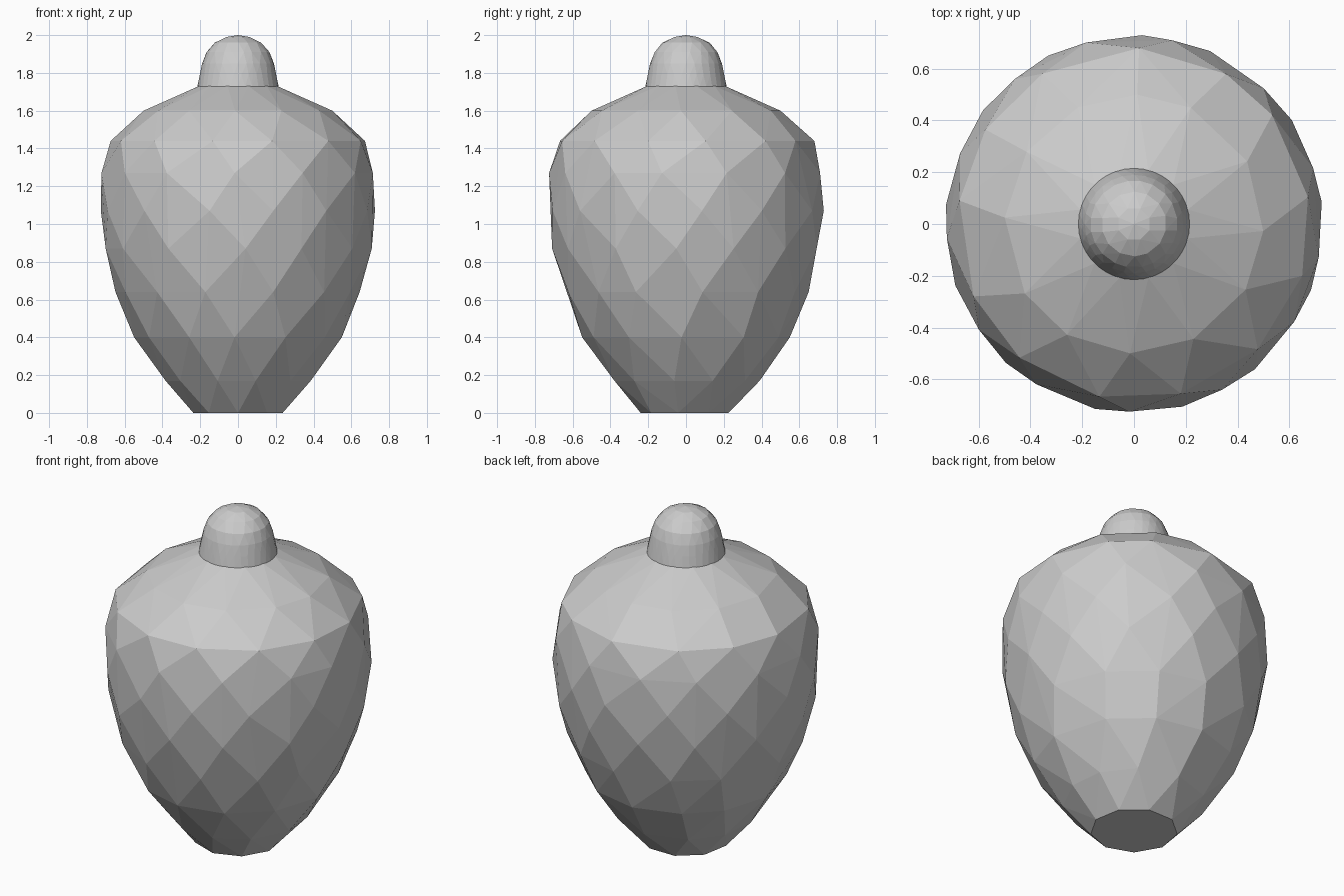
import bpy, bmesh, math, random

if "Cube" in bpy.data.objects:
    bpy.data.objects.remove(bpy.data.objects["Cube"])

random.seed(4)


def faceted_hull(name, rings, jitter, tip=None):
    """Convex faceted solid wrapped over staggered rings of (radius, z, sides)."""
    bm = bmesh.new()
    for i, (r, z, n) in enumerate(rings):
        for k in range(n):
            end = i in (0, len(rings) - 1)
            a = 2 * math.pi * (k + 0.5 * (i % 2)) / n - math.pi / 2
            a += 0 if end else random.uniform(-jitter, jitter) / n
            bm.verts.new((r * math.cos(a), r * math.sin(a), z))
    if tip is not None:
        bm.verts.new((0, 0, tip))
    bmesh.ops.convex_hull(bm, input=bm.verts[:])
    # Merge the flat end fans into single faces
    bmesh.ops.dissolve_limit(bm, angle_limit=math.radians(1),
                             verts=bm.verts[:], edges=bm.edges[:])
    bmesh.ops.recalc_face_normals(bm, faces=bm.faces[:])
    mesh = bpy.data.meshes.new(name)
    bm.to_mesh(mesh)
    bm.free()
    obj = bpy.data.objects.new(name, mesh)
    bpy.context.collection.objects.link(obj)
    return obj


# Rough-cut body
faceted_hull("body", [
    (0.24, 0.0, 9), (0.39, 0.17, 11), (0.55, 0.40, 12), (0.65, 0.64, 13),
    (0.71, 0.87, 13), (0.73, 1.07, 13), (0.725, 1.27, 13),
    (0.68, 1.44, 13), (0.50, 1.60, 12), (0.215, 1.73, 12)], 0.9)

# Rounded cap on top
faceted_hull("cap", [
    (0.215, 1.728, 36), (0.203, 1.79, 32), (0.19, 1.85, 28), (0.168, 1.91, 20),
    (0.125, 1.96, 14), (0.065, 1.99, 8)], 0.6, tip=2.0)
